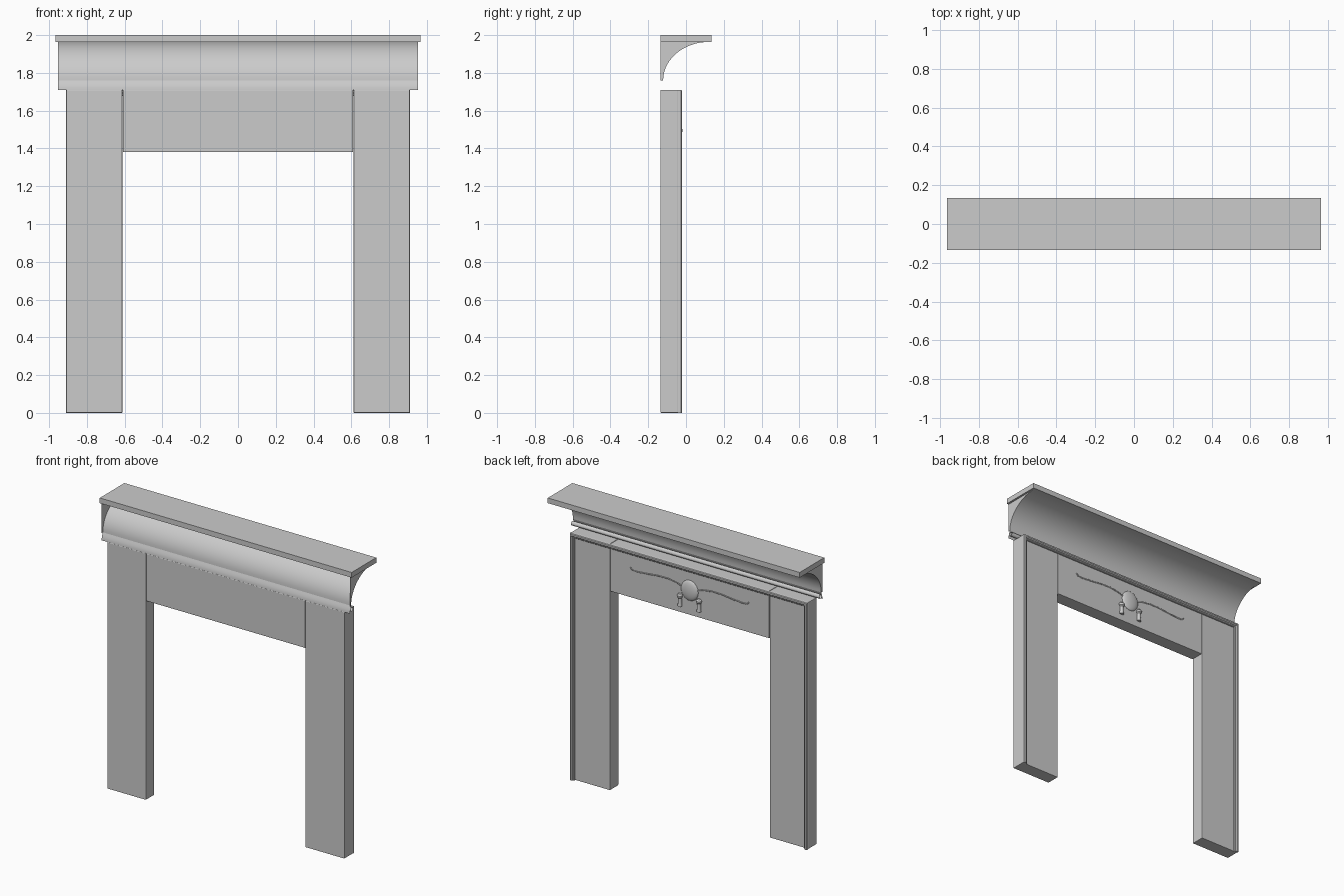
import bpy, bmesh, math
from mathutils import Vector

if "Cube" in bpy.data.objects:
    bpy.data.objects.remove(bpy.data.objects["Cube"])

BACK, FACE = -0.135, -0.041


def finish(bm, name, smooth=True):
    bmesh.ops.recalc_face_normals(bm, faces=bm.faces)
    me = bpy.data.meshes.new(name)
    bm.to_mesh(me)
    bm.free()
    ob = bpy.data.objects.new(name, me)
    bpy.context.collection.objects.link(ob)
    if smooth:
        bpy.ops.object.select_all(action='DESELECT')
        ob.select_set(True)
        bpy.context.view_layer.objects.active = ob
        bpy.ops.object.shade_smooth_by_angle(angle=math.radians(35))
    return ob


def box(name, x0, x1, y0, y1, z0, z1, bevel=0):
    bm = bmesh.new()
    bmesh.ops.create_cube(bm, size=1)
    for v in bm.verts:
        v.co = Vector(((x0 + x1) / 2 + v.co.x * (x1 - x0),
                       (y0 + y1) / 2 + v.co.y * (y1 - y0),
                       (z0 + z1) / 2 + v.co.z * (z1 - z0)))
    ob = finish(bm, name, False)
    if bevel:
        m = ob.modifiers.new("soft_edges", 'BEVEL')
        m.width = bevel
        m.segments = 2
    return ob


def loft(name, rows, caps=False):
    """Skin between consecutive rows of points."""
    bm = bmesh.new()
    vs = [[bm.verts.new(p) for p in r] for r in rows]
    for a, b in zip(vs, vs[1:]):
        for i in range(len(a) - 1):
            bm.faces.new((a[i], a[i + 1], b[i + 1], b[i]))
    if caps:
        bm.faces.new(vs[0])
        bm.faces.new(vs[-1])
    return finish(bm, name)


def along_x(profile, half):
    return [[(x, y, z) for y, z in profile] for x in (-half, half)]


# Legs and lintel
for side, s in (("left", -1), ("right", 1)):
    a, b = sorted((s * 0.612, s * 0.91))
    box(side + "_leg", a, b, BACK, FACE, 0, 1.71, 0.004)
box("lintel", -0.61, 0.61, BACK, FACE, 1.38, 1.71, 0.004)

# Mitred face trim up the outer edges and across the top
trim = [(0, FACE - 0.002), (0, -0.027), (0.004, -0.022), (0.014, -0.021), (0.018, -0.024),
        (0.02, -0.03), (0.027, -0.031), (0.031, -0.035), (0.032, FACE - 0.002)]
path = [(-0.91, 0, 1, 0), (-0.91, 1.71, 1, -1), (0.91, 1.71, -1, -1), (0.91, 0, -1, 0)]
loft("face_trim", [[(x + d * dx, y, z + d * dz) for d, y in trim] for x, z, dx, dz in path], True)

# Mantel shelf
box("shelf", -0.966, 0.966, BACK, 0.135, 1.964, 2.0)

# Hollow cove, open at the back, with end panels
N = 18
cove = [(0.122 - 0.243 * math.cos(t), 1.76 + 0.204 * math.sin(t))
        for t in (i / N * math.pi / 2 for i in range(N + 1))]
loft("cove", along_x(cove, 0.952))
bm = bmesh.new()
for x in (-0.952, 0.952):
    bm.faces.new([bm.verts.new((x, y, z)) for y, z in [(BACK, 1.964), (BACK, 1.76)] + cove])
finish(bm, "cove_end_panels", False)

# Thin moulding and round bead below the cove
loft("neck_moulding", along_x([(BACK, 1.71), (-0.134, 1.722), (-0.131, 1.735),
                               (-0.126, 1.748), (-0.121, 1.76)], 0.952))
bead = [(-0.114 + 0.014 * math.cos(i * math.pi / 8), 1.734 + 0.015 * math.sin(i * math.pi / 8))
        for i in range(17)]
loft("round_bead", along_x(bead, 0.952))

# Domed medallion
bm = bmesh.new()
bmesh.ops.create_uvsphere(bm, u_segments=24, v_segments=16, radius=1)
for v in bm.verts:
    v.co = Vector((v.co.x * 0.066, FACE + v.co.y * 0.019, 1.55 + v.co.z * 0.07))
finish(bm, "medallion")

# Hanging tassels
tassel = [(0, 1.512), (0.012, 1.51), (0.02, 1.5), (0.019, 1.487), (0.012, 1.48),
          (0.013, 1.45), (0.016, 1.425), (0, 1.423)]
for side, s in (("left", -1), ("right", 1)):
    loft(side + "_tassel", [[(s * 0.073 + r * math.cos(a), -0.039 + r * 1.05 * math.sin(a), z)
                             for a in (k * math.pi / 7 for k in range(15))] for r, z in tassel])

# Beaded garlands curling at the tips
curve = [(0.06, 1.565), (0.1, 1.579), (0.17, 1.589), (0.24, 1.588), (0.33, 1.578),
         (0.41, 1.572), (0.44, 1.575), (0.452, 1.586), (0.442, 1.594)]
for side, s in (("left", -1), ("right", 1)):
    bm = bmesh.new()
    for (x0, z0), (x1, z1) in zip(curve, curve[1:]):
        n = max(1, round(math.hypot(x1 - x0, z1 - z0) / 0.009))
        for i in range(n):
            f = i / n
            made = bmesh.ops.create_icosphere(bm, subdivisions=1, radius=0.0052)
            bmesh.ops.translate(bm, verts=made["verts"],
                                vec=(s * (x0 + f * (x1 - x0)), FACE + 0.002, z0 + f * (z1 - z0)))
    finish(bm, side + "_garland")
